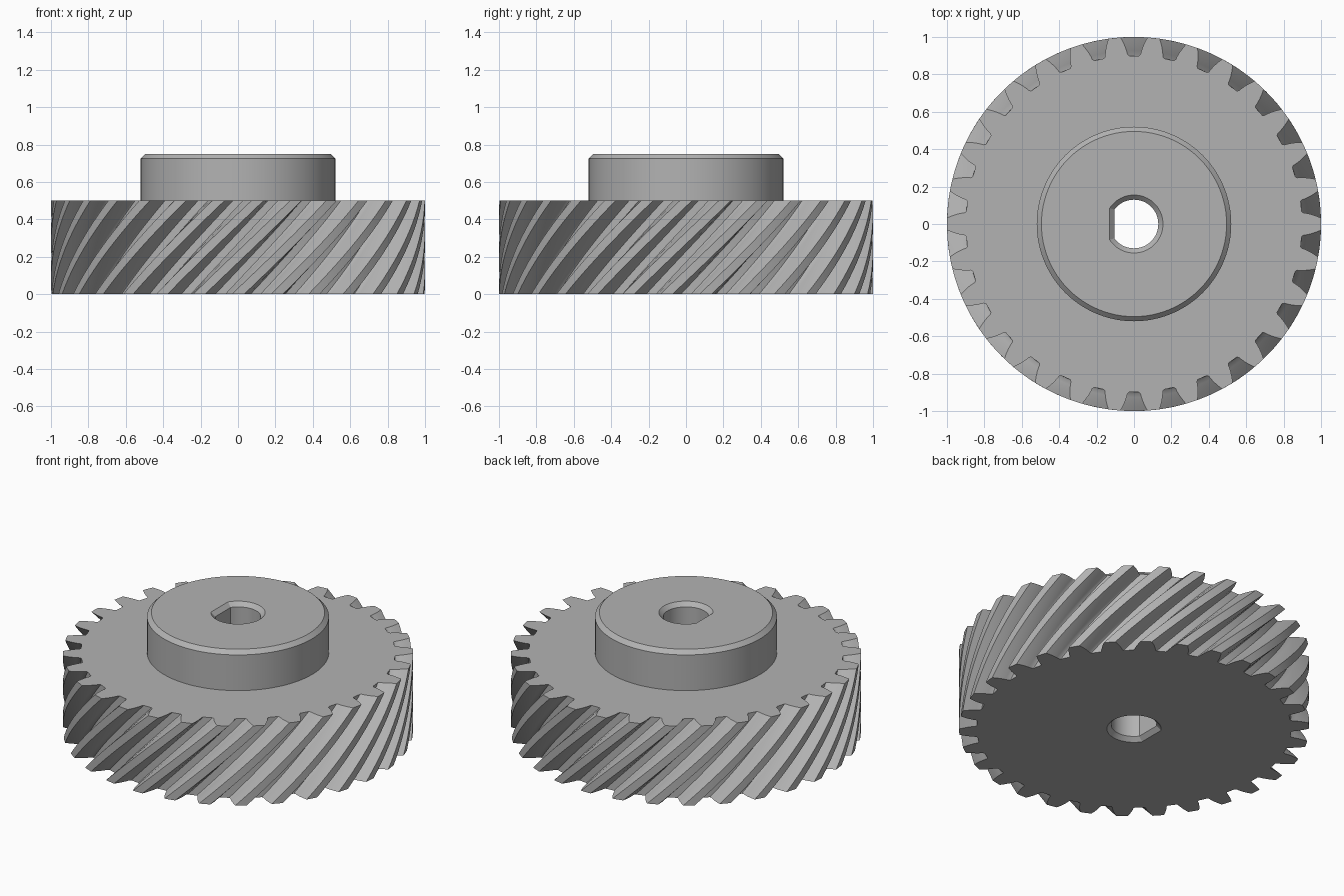
import bpy
import bmesh
from math import pi, sin, cos, tan, acos, radians
from mathutils import Vector

TEETH = 30
TIP, PITCH, FLANK, ROOT = 1.0, 0.955, 0.908, 0.899
PRESSURE = radians(20)
WIDTH, TOP = 0.5, 0.75
TWIST = WIDTH / PITCH          # 45 degree helix at the pitch radius
HUB_R, BORE_R, BORE_FLAT, CHAMFER = 0.52, 0.13, 0.105, 0.025

cube = bpy.data.objects.get("Cube")
if cube:
    bpy.data.objects.remove(cube, do_unlink=True)

steel = bpy.data.materials.new("grey steel")
steel.use_nodes = True
grey = (0.45, 0.45, 0.45, 1)
steel.diffuse_color = grey
steel.node_tree.nodes["Principled BSDF"].inputs["Base Color"].default_value = grey


def polar(r, a, z):
    return Vector((r * cos(a), r * sin(a), z))


def circle(r, z, n=96):
    return [polar(r, 2 * pi * i / n, z) for i in range(n)]


def d_shape(grow, z, n=48):
    """Round outline with one flat on the -x side."""
    r = BORE_R + grow
    end = pi - acos((BORE_FLAT + grow) / r)
    return [polar(r, -end + 2 * end * i / n, z) for i in range(n + 1)]


def gap_half(r):
    """Half angle of the involute gap between teeth at radius r."""
    base = PITCH * cos(PRESSURE)
    a = acos(min(1, base / r))
    return pi / (2 * TEETH) - (tan(PRESSURE) - PRESSURE) + tan(a) - a


def gear_outline(z):
    steps = 5
    radii = [FLANK + (TIP - FLANK) * i / steps for i in range(steps + 1)]
    turn = TWIST * (z / WIDTH - 1)
    floor = gap_half(FLANK) * 0.78
    pts = []
    for t in range(TEETH):
        g = pi / 2 + turn + 2 * pi * t / TEETH
        pts += [polar(r, g - gap_half(r), z) for r in reversed(radii)]
        pts += [polar(ROOT, g + s * floor, z) for s in (-1, 1)]
        pts += [polar(r, g + gap_half(r), z) for r in radii]
        pts.append(polar(TIP, g + pi / TEETH, z))
    return pts


def add_ring(bm, pts):
    return [bm.verts.new(p) for p in pts]


def loft(bm, outlines, inward=False):
    """Skin counter-clockwise outlines from bottom to top; return the rings."""
    rings = [add_ring(bm, o) for o in outlines]
    for low, high in zip(rings, rings[1:]):
        for i in range(len(low)):
            j = (i + 1) % len(low)
            quad = [low[i], low[j], high[j], high[i]]
            bm.faces.new(quad[::-1] if inward else quad)
    return rings


def cap(bm, outer, inner, up):
    """Fill the flat area between two rings."""
    edges = []
    for ring in (outer, inner):
        for a, b in zip(ring, ring[1:] + ring[:1]):
            edges.append(bm.edges.get((a, b)) or bm.edges.new((a, b)))
    made = bmesh.ops.triangle_fill(bm, edges=edges, use_beauty=True,
                                   normal=(0, 0, up))["geom"]
    for f in made:
        if isinstance(f, bmesh.types.BMFace):
            f.normal_update()
            if f.normal.z * up < 0:
                f.normal_flip()


def finish(bm, name):
    mesh = bpy.data.meshes.new(name)
    bm.to_mesh(mesh)
    bm.free()
    mesh.materials.append(steel)
    obj = bpy.data.objects.new(name, mesh)
    bpy.context.collection.objects.link(obj)
    bpy.ops.object.select_all(action="DESELECT")
    obj.select_set(True)
    bpy.context.view_layer.objects.active = obj
    bpy.ops.object.shade_smooth_by_angle(angle=radians(25))


# Helical toothed wheel, open at the hub and the bore
layers = 12
bm = bmesh.new()
rings = loft(bm, [gear_outline(WIDTH * k / layers) for k in range(layers + 1)])
cap(bm, rings[0], add_ring(bm, d_shape(CHAMFER, 0)), -1)
cap(bm, rings[-1], add_ring(bm, circle(HUB_R, WIDTH)), 1)
finish(bm, "toothed_wheel")

# Hub with a chamfered upper rim
bm = bmesh.new()
rings = loft(bm, [circle(HUB_R, WIDTH), circle(HUB_R, TOP - CHAMFER),
                  circle(HUB_R - CHAMFER, TOP)])
cap(bm, rings[-1], add_ring(bm, d_shape(CHAMFER, TOP)), 1)
finish(bm, "hub")

# D-shaped through bore, chamfered at both ends
bm = bmesh.new()
loft(bm, [d_shape(CHAMFER, 0), d_shape(0, CHAMFER),
          d_shape(0, TOP - CHAMFER), d_shape(CHAMFER, TOP)], inward=True)
finish(bm, "shaft_bore")
